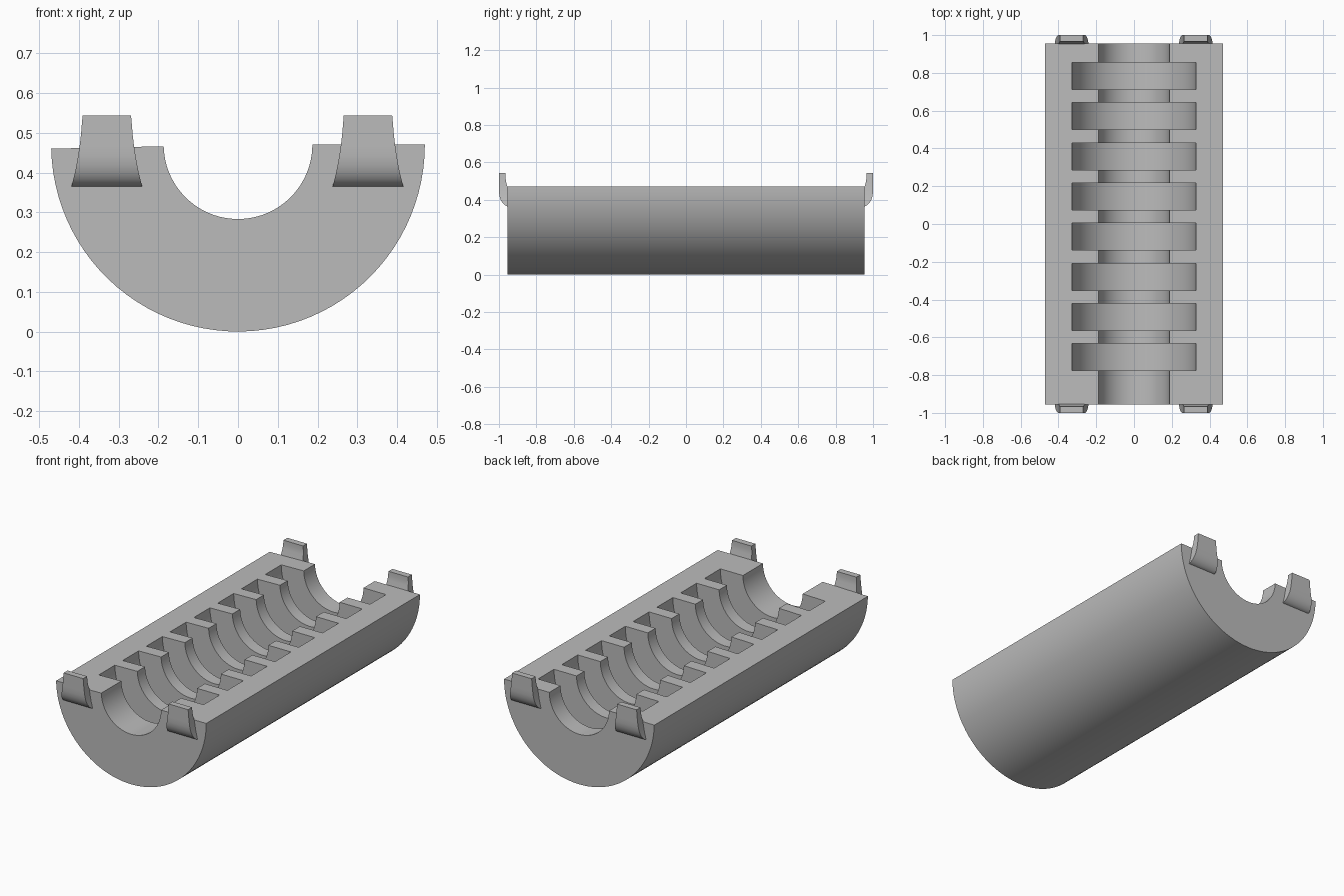
import bpy, bmesh, math

if "Cube" in bpy.data.objects:
    bpy.data.objects.remove(bpy.data.objects["Cube"])

grey = bpy.data.materials.new("plain grey")
grey.diffuse_color = (0.5, 0.5, 0.5, 1)
grey.use_nodes = True
grey.node_tree.nodes["Principled BSDF"].inputs["Base Color"].default_value = grey.diffuse_color

R_OUT, R_BORE, R_GROOVE, ZC = 0.47, 0.187, 0.328, 0.47
Y_END, SEG = 0.955, 48


def finish(bm, name):
    bmesh.ops.recalc_face_normals(bm, faces=bm.faces)
    mesh = bpy.data.meshes.new(name)
    bm.to_mesh(mesh)
    bm.free()
    mesh.materials.append(grey)
    ob = bpy.data.objects.new(name, mesh)
    bpy.context.collection.objects.link(ob)
    bpy.context.view_layer.objects.active = ob
    ob.select_set(True)
    bpy.ops.object.shade_smooth_by_angle(angle=math.radians(30))
    ob.select_set(False)


def bridge(bm, a, b):
    for i in range(len(a) - 1):
        bm.faces.new((a[i], a[i + 1], b[i + 1], b[i]))


# Half shell: the left rim sits slightly lower than the right one
bm = bmesh.new()
start, stop = math.pi + 0.0213, 2 * math.pi


def arc(r, y):
    angles = [start + (stop - start) * i / SEG for i in range(SEG + 1)]
    return [bm.verts.new((r * math.cos(a), y, ZC + r * math.sin(a))) for a in angles]


# Bore stepped by eight wide ring grooves
stations = [(-Y_END, R_BORE)]
for i in range(8):
    y = -0.776 + 0.2125 * i
    stations += [(y, R_BORE), (y, R_GROOVE), (y + 0.143, R_GROOVE), (y + 0.143, R_BORE)]
stations.append((Y_END, R_BORE))
inner = [arc(r, y) for y, r in stations]
for a, b in zip(inner, inner[1:]):
    bridge(bm, a, b)

# Outer skin, end faces and the two comb-shaped rims
front, back = arc(R_OUT, -Y_END), arc(R_OUT, Y_END)
bridge(bm, front, back)
bridge(bm, front, inner[0])
bridge(bm, back, inner[-1])
for k in (0, -1):
    bm.faces.new([ring[k] for ring in inner] + [back[k], front[k]])
finish(bm, "half_shell")

# Flared clips: (height, half width, inner y, outer y)
clip_rows = [(0.365, 0.089, 0.95, 0.957), (0.372, 0.087, 0.95, 0.970),
             (0.384, 0.084, 0.95, 0.982), (0.400, 0.080, 0.95, 0.991),
             (0.420, 0.076, 0.95, 0.997), (0.443, 0.072, 0.95, 1.000),
             (0.470, 0.068, 0.955, 1.000), (0.495, 0.065, 0.962, 1.000),
             (0.520, 0.063, 0.965, 1.000), (0.543, 0.061, 0.965, 1.000)]


def clip(name, x, side):
    bm = bmesh.new()
    rings = []
    for z, w, y0, y1 in clip_rows:
        corners = ((-w, y0), (w, y0), (w, y1), (-w, y1))
        rings.append([bm.verts.new((x + dx, side * y, z)) for dx, y in corners])
    for a, b in zip(rings, rings[1:]):
        bridge(bm, a + a[:1], b + b[:1])
    bm.faces.new(rings[0])
    bm.faces.new(rings[-1])
    finish(bm, name)


for side, end in ((-1, "front"), (1, "back")):
    clip(end + "_left_clip", -0.33, side)
    clip(end + "_right_clip", 0.327, side)
